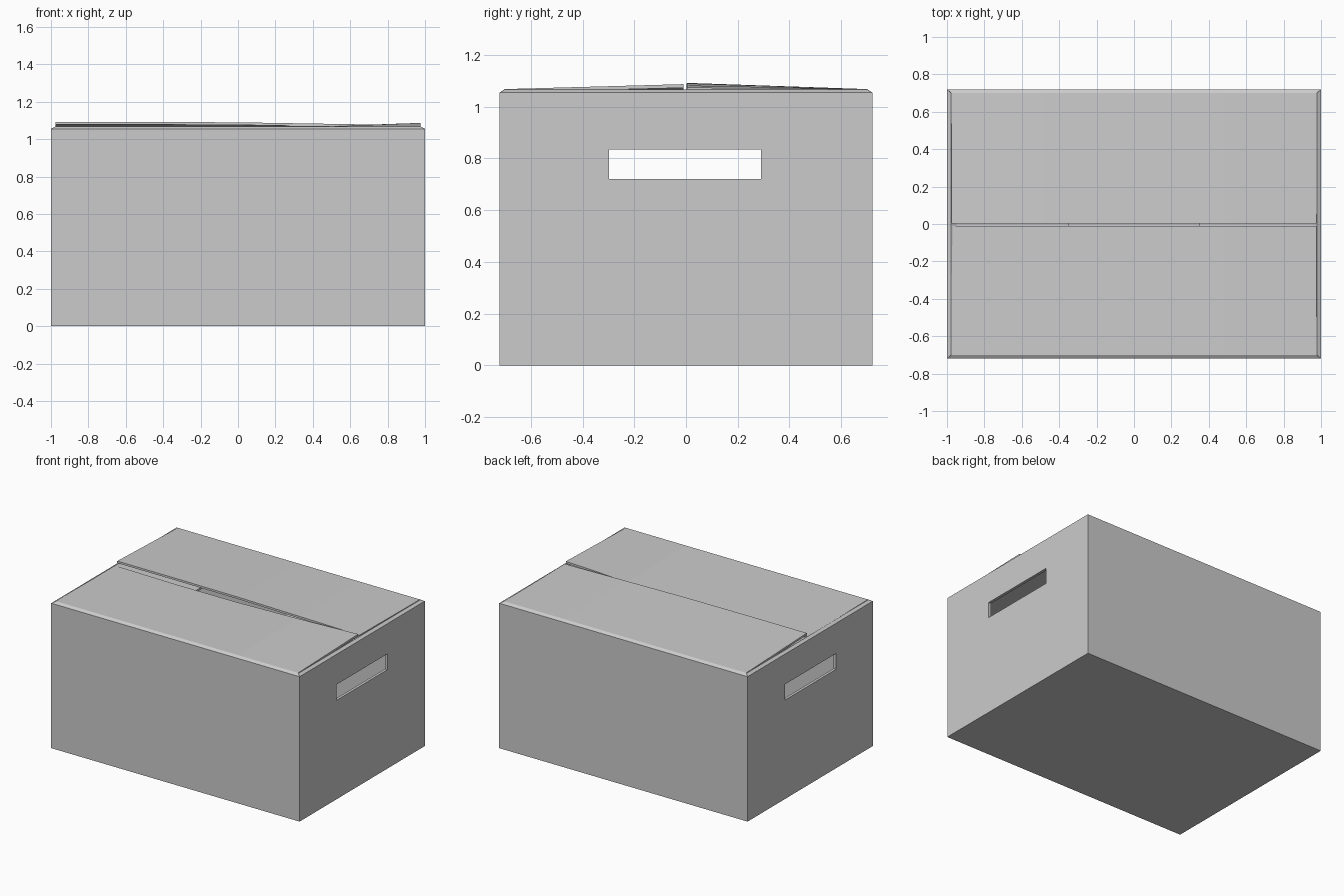
import bpy, bmesh
from mathutils import Matrix

if "Cube" in bpy.data.objects:
    bpy.data.objects.remove(bpy.data.objects["Cube"])

HX, HY, H, T = 1.0, 0.72, 1.055, 0.02   # half width, half depth, wall height, board


def block(name, x, y, z):
    """Box from (min, max) ranges."""
    bm = bmesh.new()
    size = [b - a for a, b in (x, y, z)]
    mid = [(a + b) / 2 for a, b in (x, y, z)]
    bmesh.ops.create_cube(bm, size=1, matrix=Matrix.Translation(mid) @ Matrix.Diagonal((*size, 1)))
    me = bpy.data.meshes.new(name)
    bm.to_mesh(me)
    bm.free()
    ob = bpy.data.objects.new(name, me)
    bpy.context.collection.objects.link(ob)
    return ob


def cut(target, cutter):
    mod = target.modifiers.new("cut", 'BOOLEAN')
    mod.operation, mod.solver, mod.object = 'DIFFERENCE', 'EXACT', cutter
    cutter.hide_render = True
    cutter.hide_set(True)


def flap(name, rows):
    """Sheet lofted through rows of points, thickened downwards."""
    bm = bmesh.new()
    grid = [[bm.verts.new(p) for p in row] for row in rows]
    for r0, r1 in zip(grid, grid[1:]):
        for i in range(len(r0) - 1):
            f = bm.faces.new((r0[i], r0[i + 1], r1[i + 1], r1[i]))
            f.normal_update()
            if f.normal.z < 0:
                f.normal_flip()
    me = bpy.data.meshes.new(name)
    bm.to_mesh(me)
    bm.free()
    ob = bpy.data.objects.new(name, me)
    bpy.context.collection.objects.link(ob)
    mod = ob.modifiers.new("board", 'SOLIDIFY')
    mod.thickness, mod.offset = 0.014, -1
    return ob


# hollow carton body with a hand hole through both ends
body = block("carton_body", (-HX, HX), (-HY, HY), (0, H))
cut(body, block("cavity_cutter", (-HX + T, HX - T), (-HY + T, HY - T), (T, H + 0.2)))
cut(body, block("hand_hole_cutter", (-1.2, 1.2), (-0.297, 0.29), (0.72, 0.835)))

# long top flaps, slightly warped along their free edges
steps = (-1, -0.5, 0, 0.5, 1)
edges = {"front_flap": (-1, -0.01, (1.062, 1.056, 1.058, 1.070, 1.087)),
         "back_flap": (1, 0.003, (1.092, 1.092, 1.090, 1.082, 1.074))}
for name, (side, free_y, heights) in edges.items():
    flap(name, [
        [(s * HX, side * HY, H) for s in steps],
        [(s * 0.975, side * 0.70, 1.068) for s in steps],
        [(s * 0.975, free_y, z) for s, z in zip(steps, heights)]])

# short inner flaps folded beneath the long ones
for name, side in (("left_inner_flap", -1), ("right_inner_flap", 1)):
    flap(name, [[(side * x, s * y, z) for s in (-1, 1)] for x, y, z in
                ((HX, HY, H), (0.978, 0.70, 1.066), (0.95, 0.695, 1.052), (0.35, 0.695, 1.04))])
